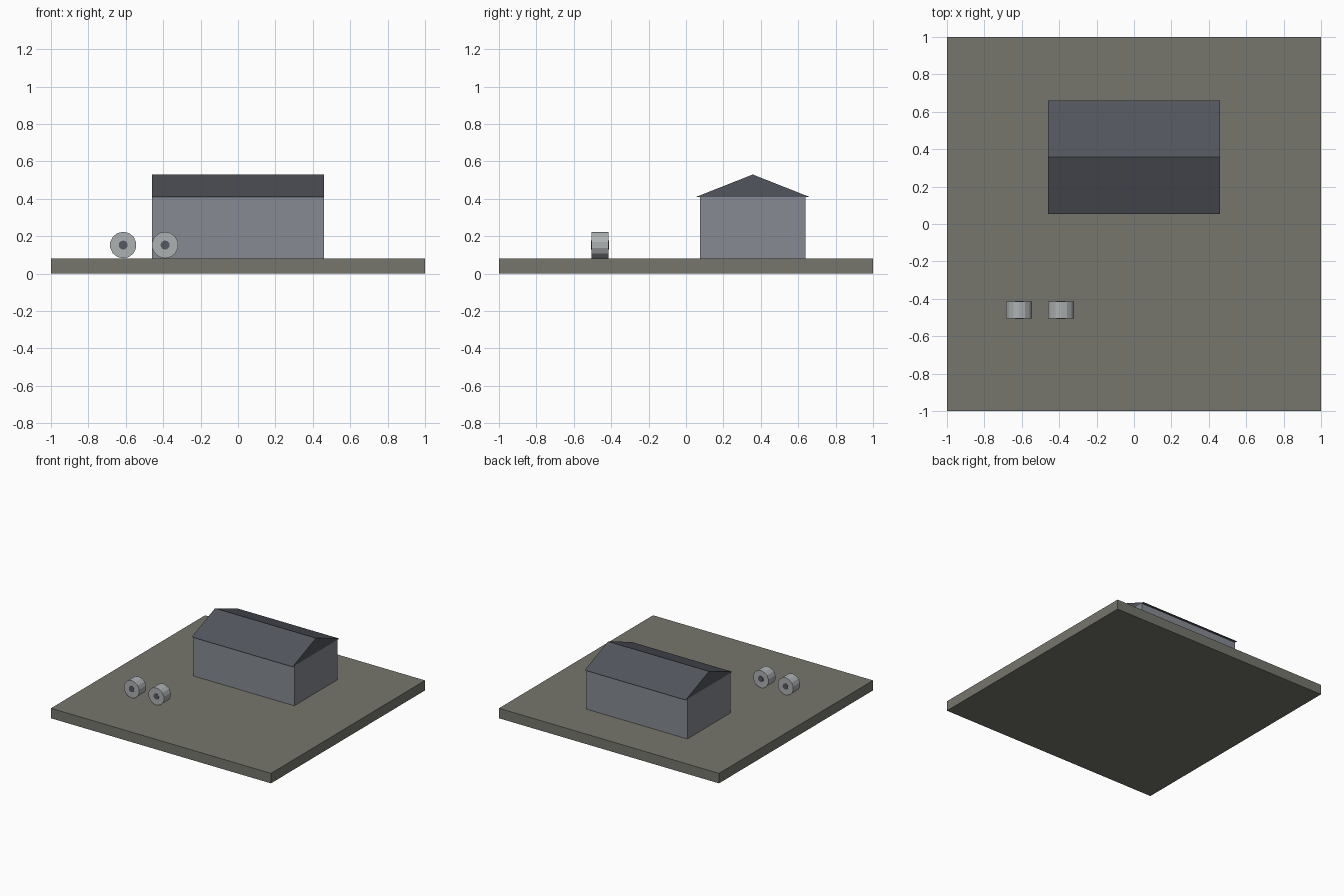
import bpy, bmesh
from math import radians
from mathutils import Matrix

if "Cube" in bpy.data.objects:
    bpy.data.objects.remove(bpy.data.objects["Cube"])


def material(name, rgb):
    m = bpy.data.materials.new(name)
    m.diffuse_color = (*rgb, 1.0)
    m.use_nodes = True
    m.node_tree.nodes["Principled BSDF"].inputs["Base Color"].default_value = m.diffuse_color
    return m


GROUND = material("ground_grey", (0.18, 0.18, 0.155))
WALL = material("wall_grey", (0.24, 0.255, 0.29))
ROOF = material("roof_slate", (0.085, 0.09, 0.11))
STEEL = material("light_steel", (0.42, 0.44, 0.45))
DARK = material("dark_core", (0.09, 0.10, 0.12))


def finish(bm, name, mat):
    bmesh.ops.recalc_face_normals(bm, faces=bm.faces)
    mesh = bpy.data.meshes.new(name)
    bm.to_mesh(mesh)
    bm.free()
    mesh.materials.append(mat)
    obj = bpy.data.objects.new(name, mesh)
    bpy.context.collection.objects.link(obj)
    return obj


def box(name, x, y, z, mat):
    """Box from (min, max) pairs."""
    bm = bmesh.new()
    bmesh.ops.create_cube(bm, size=1)
    for v in bm.verts:
        v.co = [(a + b) / 2 + c * (b - a) for c, (a, b) in zip(v.co, (x, y, z))]
    return finish(bm, name, mat)


def prism_x(name, profile, x0, x1, mat):
    """Extrude a (y, z) profile along x."""
    bm = bmesh.new()
    face = bm.faces.new([bm.verts.new((x0, y, z)) for y, z in profile])
    ext = bmesh.ops.extrude_face_region(bm, geom=[face])
    for v in ext["geom"]:
        if isinstance(v, bmesh.types.BMVert):
            v.co.x = x1
    return finish(bm, name, mat)


def drum(name, x, z, y0, y1, radius, sides, mat):
    """Cylinder lying along y, with a vertex at the top."""
    bm = bmesh.new()
    bmesh.ops.create_cone(bm, cap_ends=True, segments=sides, radius1=radius,
                          radius2=radius, depth=y1 - y0)
    bm.transform(Matrix.Translation((x, (y0 + y1) / 2, z))
                 @ Matrix.Rotation(radians(90), 4, "X"))
    return finish(bm, name, mat)


# Ground slab
box("ground_slab", (-1, 1), (-1, 1), (0, 0.082), GROUND)

# Shed: walls and overhanging gable roof
box("shed_walls", (-0.459, 0.459), (0.075, 0.638), (0.082, 0.41), WALL)
prism_x("shed_roof", [(0.053, 0.41), (0.661, 0.41), (0.357, 0.53)],
        -0.459, 0.459, ROOF)

# Two coils with dark cores
for i, x in enumerate((-0.614, -0.39), 1):
    drum(f"coil_{i}", x, 0.153, -0.505, -0.415, 0.071, 14, STEEL)
    drum(f"coil_core_{i}", x, 0.153, -0.507, -0.412, 0.024, 14, DARK)
